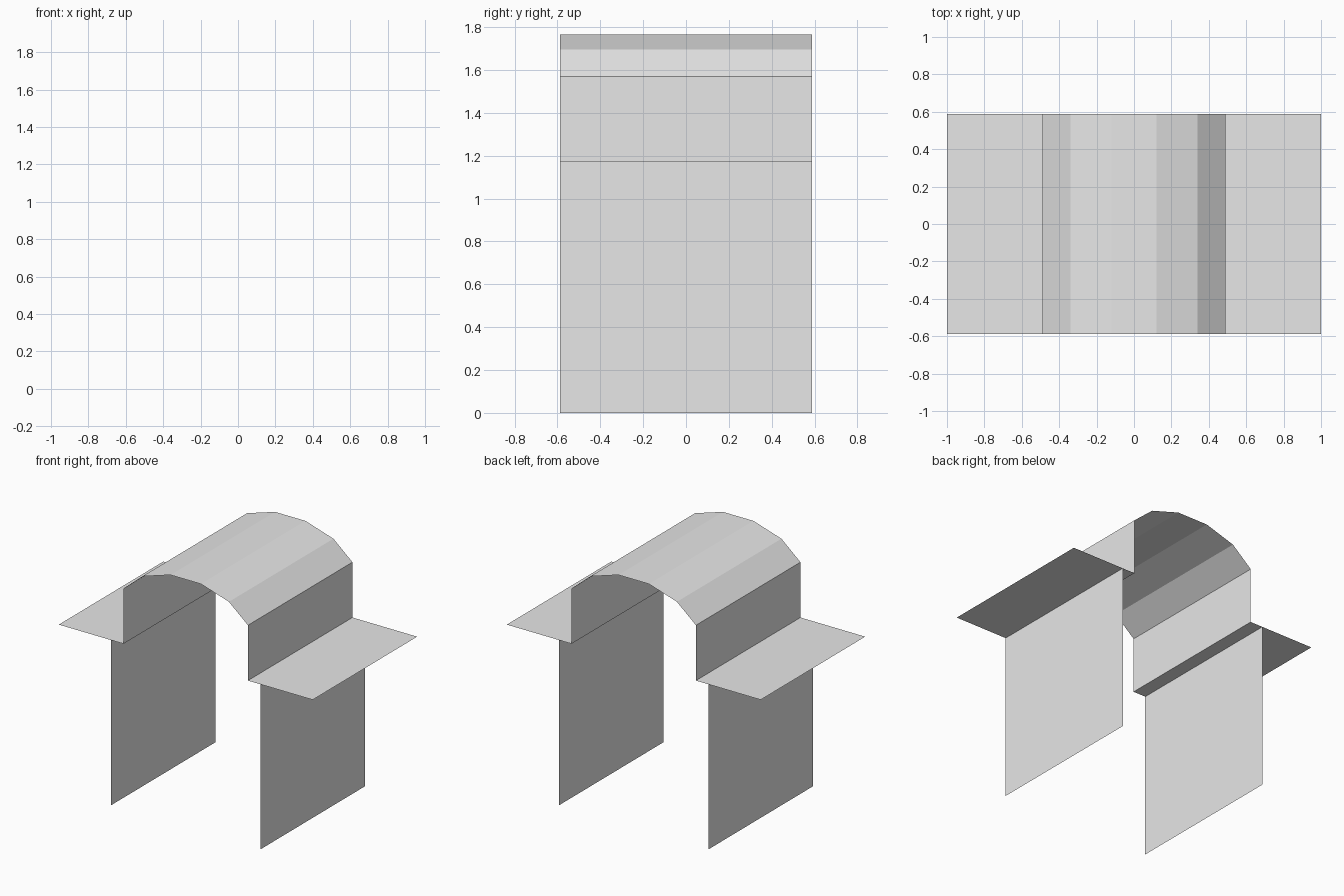
import bpy
import bmesh

if "Cube" in bpy.data.objects:
    bpy.data.objects.remove(bpy.data.objects["Cube"])

HALF_DEPTH = 0.588
WALL_X = 0.49
LEG_X = 0.588
LEDGE_Z = 1.176
EAVE_Z = 1.57

grey = bpy.data.materials.new("light_grey")
grey.use_nodes = True
colour = (0.8, 0.8, 0.8, 1)
grey.diffuse_color = colour
grey.node_tree.nodes["Principled BSDF"].inputs["Base Color"].default_value = colour


def sheet(name, profile):
    """Sweep an open x-z profile from front to back as a thin sheet."""
    bm = bmesh.new()
    front = [bm.verts.new((x, -HALF_DEPTH, z)) for x, z in profile]
    back = [bm.verts.new((x, HALF_DEPTH, z)) for x, z in profile]
    for i in range(len(profile) - 1):
        bm.faces.new((front[i], front[i + 1], back[i + 1], back[i]))
    mesh = bpy.data.meshes.new(name)
    bm.to_mesh(mesh)
    bm.free()
    mesh.materials.append(grey)
    obj = bpy.data.objects.new(name, mesh)
    bpy.context.collection.objects.link(obj)
    return obj


# Faceted barrel roof
half_arch = [(0.12, 1.765), (0.34, 1.697), (WALL_X, EAVE_Z)]
sheet("arched_roof", [(-x, z) for x, z in reversed(half_arch)] + half_arch)

# Upper walls, flat ledges and leg panels on both sides
for side, s in (("left", 1), ("right", -1)):
    parts = {
        "upper_wall": [(WALL_X, EAVE_Z), (WALL_X, LEDGE_Z)],
        "ledge": [(WALL_X, LEDGE_Z), (1, LEDGE_Z)],
        "leg_panel": [(LEG_X, LEDGE_Z), (LEG_X, 0)],
    }
    for part, points in parts.items():
        # Reversing the mirrored profile keeps its faces pointing outward
        sheet(f"{side}_{part}", [(s * x, z) for x, z in points][::s])
